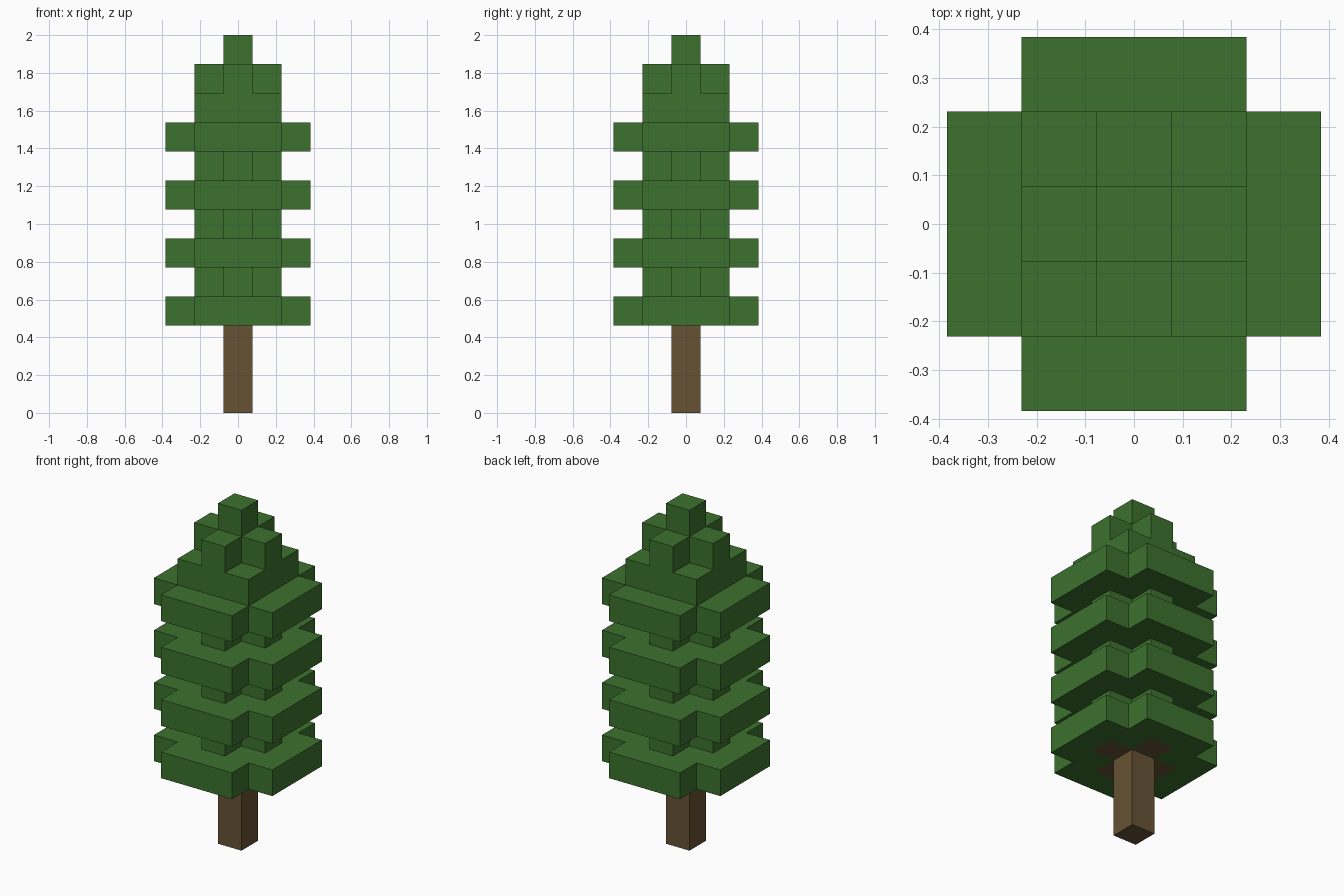
import bpy
import bmesh
from mathutils import Vector

U = 2 / 13  # edge of one block; the tree is 13 blocks tall

cube = bpy.data.objects.get("Cube")
if cube:
    bpy.data.objects.remove(cube, do_unlink=True)


def material(name, color):
    mat = bpy.data.materials.new(name)
    mat.use_nodes = True
    mat.diffuse_color = color
    mat.node_tree.nodes["Principled BSDF"].inputs["Base Color"].default_value = color
    return mat


green = material("leaf green", (0.045, 0.165, 0.027, 1))
brown = material("bark brown", (0.133, 0.084, 0.035, 1))

# Footprints of the tiers, as tests on block coordinates
FOOTPRINTS = {
    "wide": lambda x, y: abs(x) + abs(y) < 4,
    "square": lambda x, y: max(abs(x), abs(y)) < 2,
    "cross": lambda x, y: abs(x) + abs(y) < 2,
    "single": lambda x, y: x == 0 and y == 0,
}


def blocks(tiers, base):
    """Set of filled block coordinates, one footprint per tier."""
    return {(x, y, base + i) for i, tier in enumerate(tiers)
            for x in range(-2, 3) for y in range(-2, 3) if FOOTPRINTS[tier](x, y)}


def build(name, cells, mats, paint=None):
    """Make the outer skin of a set of blocks, with flat areas merged."""
    bm = bmesh.new()
    for cell in cells:
        center = Vector(cell) + Vector((0, 0, 0.5))
        for axis in range(3):
            for sign in (-1, 1):
                n = Vector((0, 0, 0))
                n[axis] = sign
                if tuple(int(c + d) for c, d in zip(cell, n)) in cells:
                    continue
                a, b = Vector((n.y, n.z, n.x)), Vector((n.z, n.x, n.y))
                a, b = a * sign, b * sign
                if a.cross(b).dot(n) < 0:
                    a, b = b, a
                corners = [center + (n + i * a + j * b) / 2
                           for i, j in ((-1, -1), (1, -1), (1, 1), (-1, 1))]
                face = bm.faces.new([bm.verts.new(p * U) for p in corners])
                if paint:
                    face.material_index = paint(cell, n)
    bmesh.ops.remove_doubles(bm, verts=bm.verts, dist=U / 100)
    bmesh.ops.dissolve_limit(bm, angle_limit=0.01, verts=bm.verts, edges=bm.edges,
                             delimit={'MATERIAL'})
    mesh = bpy.data.meshes.new(name)
    bm.to_mesh(mesh)
    bm.free()
    for mat in mats:
        mesh.materials.append(mat)
    obj = bpy.data.objects.new(name, mesh)
    bpy.context.collection.objects.link(obj)
    return obj


# Trunk
build("trunk", blocks(["single"] * 3, 0), [brown])

# Foliage: alternating wide and narrow tiers, then the stepped crown
tiers = ["wide", "cross"] * 3 + ["wide", "square", "cross", "single"]


# Bark shows on the underside, in a cross around the trunk
def bark_underside(cell, normal):
    x, y, z = cell
    return int(normal.z < 0 and z == 3 and FOOTPRINTS["cross"](x, y))


build("foliage", blocks(tiers, 3), [green, brown], bark_underside)
